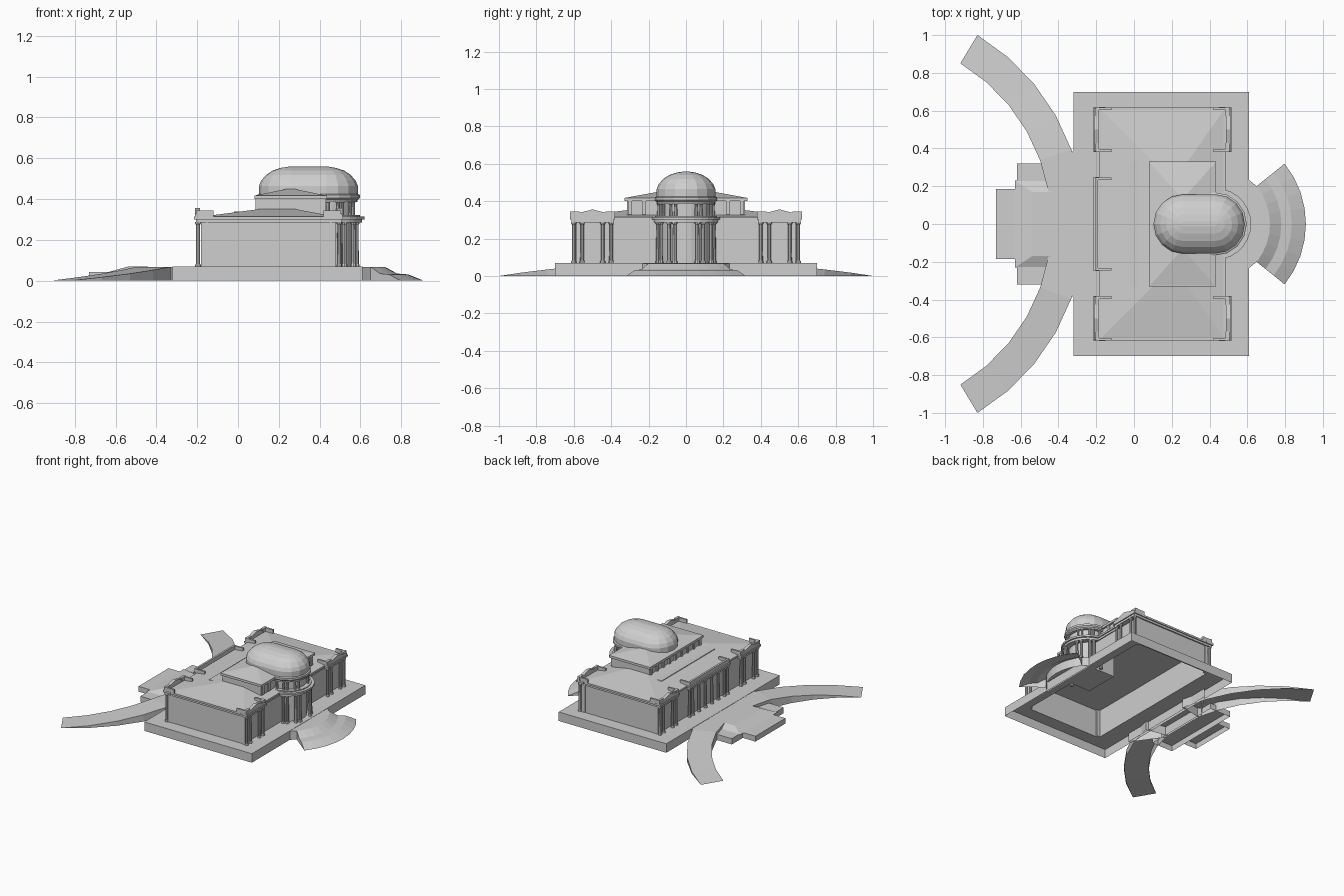
import bpy, bmesh, math
from mathutils import Vector

if "Cube" in bpy.data.objects:
    bpy.data.objects.remove(bpy.data.objects["Cube"])

stone = bpy.data.materials.new("pale_grey_stone")
stone.diffuse_color = (0.62, 0.62, 0.62, 1)
stone.use_nodes = True
stone.node_tree.nodes["Principled BSDF"].inputs["Base Color"].default_value = stone.diffuse_color


def finish(name, bm):
    bmesh.ops.remove_doubles(bm, verts=bm.verts, dist=1e-5)
    bmesh.ops.dissolve_degenerate(bm, edges=bm.edges, dist=1e-5)
    bmesh.ops.recalc_face_normals(bm, faces=bm.faces)
    me = bpy.data.meshes.new(name)
    bm.to_mesh(me)
    bm.free()
    me.materials.append(stone)
    ob = bpy.data.objects.new(name, me)
    bpy.context.collection.objects.link(ob)
    return ob


def loft(name, rings, bottom=True, top=True):
    """Join closed rings of 3D points, optionally capped."""
    bm = bmesh.new()
    vs = [[bm.verts.new(p) for p in r] for r in rings]
    n = len(rings[0])
    for a, b in zip(vs, vs[1:]):
        for i in range(n):
            j = (i + 1) % n
            bm.faces.new((a[i], a[j], b[j], b[i]))
    if bottom:
        bm.faces.new(vs[0][::-1])
    if top:
        bm.faces.new(vs[-1])
    return finish(name, bm)


def at(pts, z):
    return [(x, y, z) for x, y in pts]


def rect(x0, x1, y0, y1):
    return [(x0, y0), (x1, y0), (x1, y1), (x0, y1)]


def prism(name, pts, z0, z1, **k):
    return loft(name, [at(pts, z0), at(pts, z1)], **k)


def box(name, x0, x1, y0, y1, z0, z1, **k):
    return prism(name, rect(x0, x1, y0, y1), z0, z1, **k)


def skirted(name, grid):
    """Top surface from a grid of points with walls down to the ground."""
    bm = bmesh.new()
    vs = [[bm.verts.new(p) for p in row] for row in grid]
    for a, b in zip(vs, vs[1:]):
        for i in range(len(a) - 1):
            bm.faces.new((a[i], a[i + 1], b[i + 1], b[i]))
    edges = [e for e in bm.edges if e.is_boundary]
    new = bmesh.ops.extrude_edge_only(bm, edges=edges)["geom"]
    for v in new:
        if isinstance(v, bmesh.types.BMVert):
            v.co.z = 0
    return finish(name, bm)


def polar(cx, r, deg):
    a = math.radians(deg)
    return cx + r * math.cos(a), r * math.sin(a)


def column(name, x, y, z0, z1, r):
    def ring(rr, z):
        return [(x + rr * math.cos(k * math.pi / 4), y + rr * math.sin(k * math.pi / 4), z) for k in range(8)]
    h = 0.03 * (z1 - z0)
    loft(name, [ring(r * 1.3, z0), ring(r * 1.3, z0 + h), ring(r, z0 + 2 * h),
                ring(r * .88, z1 - 2 * h), ring(r * 1.3, z1 - h), ring(r * 1.3, z1)])


# terrace: open below, with an opening under the building
outer, inner = rect(-.32, .61, -.70, .70), rect(-.175, .47, -.60, .60)
loft("terrace", [at(outer, 0), at(outer, .07), at(inner, .07)], bottom=False, top=False)

# curved carriage ramps
for s, side in ((1, "back"), (-1, "front")):
    rows = []
    for k in range(6):
        a = 59 - k * 9.8
        z = min(.068, .068 * (59 - a) / 38)
        rows.append([(*polar(-1.43, r, s * a), z) for r in (.992, 1.167)])
    skirted("ramp_" + side, rows)
skirted("ramp_landing", [[(-.455, -.2, .068), (-.30, -.42, .068)],
                         [(-.455, .2, .068), (-.30, .42, .068)]])

# entrance steps on the left
box("step_low", -.73, -.62, -.185, .185, 0, .042, bottom=False)
box("step_wide", -.62, -.44, -.32, .32, 0, .045, bottom=False)
loft("step_upper", [at(rect(-.63, -.44, -.23, .23), .044), at(rect(-.54, -.44, -.17, .17), .069)], bottom=False)

# fan-shaped steps on the right
angs = [-38.8 + 77.6 * k / 8 for k in range(9)]
skirted("fan_steps", [[(*polar(.40, r, a), z) for r, z in ((.32, .068), (.38, .035), (.435, .031), (.51, 0))]
                      for a in angs])
prism("fan_landing", [(.60, -.24)] + [polar(.40, .32, a) for a in angs] + [(.60, .24)], 0, .068, bottom=False)

# main walls and cornice
prism("main_walls", inner, .07, .295, bottom=False, top=False)


def cornice(name, x0, x1, y0, y1):
    box(name + "_frieze", x0 + .008, x1 - .008, y0 + .008, y1 - .008, .285, .302)
    box(name + "_cornice", x0, x1, y0, y1, .301, .315)


cornice("main", -.185, .485, -.618, .618)
cornice("left_centre", -.215, -.15, -.25, .25)

# corner pavilions: paired columns, gable and parapet returns
for sy in (1, -1):
    ys = sorted((sy * .38, sy * .62))
    for sx, xo, xi in ((-1, -.215, -.15), (1, .515, .45)):
        x0, x1 = sorted((xo, xi))
        cornice("pavilion", x0, x1, *ys)
        xc = xo - sx * .019
        for y in (.60, .555, .445, .40):
            column("pavilion_column", xc, sy * y, .07, .287, .0105)
        # end wall pilasters
        box("pavilion_pier", *sorted((xi, xo - sx * .034)), *sorted((sy * .585, sy * .603)), .07, .287)
        # gable
        xa, xb = xo - sx * .004, xo - sx * .028
        prof = [(.385, .314), (.385, .326), (.50, .356), (.615, .326), (.615, .314)]
        loft("pavilion_gable", [[(x, sy * y, z) for y, z in prof] for x in (xa, xb)])
        for y0, y1 in ((.382, .396), (.604, .618)):
            box("parapet_return", *sorted((xo - sx * .022, xo - sx * .095)), *sorted((sy * y0, sy * y1)), .314, .343)
        for y0, y1 in ((.38, .43), (.57, .62)):
            box("parapet_end", *sorted((xo - sx * .010, xo - sx * .030)), *sorted((sy * y0, sy * y1)), .314, .345)

# left colonnade with parapet
for y in (-.235, -.195, -.12, -.04, .04, .12, .195, .235):
    column("left_column", -.196, y, .07, .287, .0105)
box("left_parapet", -.205, -.19, -.245, .245, .314, .345)
for s in (1, -1):
    box("left_parapet_return", -.20, -.12, *sorted((s * .232, s * .245)), .314, .343)

# main hipped roof
loft("main_roof", [at(rect(-.18, .48, -.61, .61), .314), at(rect(.12, .27, -.31, .31), .353)])
box("roof_step", -.02, .10, -.33, .33, .32, .340)

# upper block with pilasters and its hipped roof
box("upper_block", .095, .42, -.315, .315, .32, .405)
box("upper_cornice", .08, .435, -.33, .33, .40, .418)
loft("upper_roof", [at(rect(.085, .43, -.325, .325), .418), at(rect(.25, .265, -.14, .14), .452)])
for k in range(9):
    y = -.30 + k * .075
    box("upper_pilaster", .085, .10, y - .01, y + .01, .33, .401)
    if abs(y) > .16:
        box("upper_pilaster", .415, .43, y - .01, y + .01, .33, .401)


# rounded bow on the right
def bow(r, n=14, x0=.30):
    return [(x0, -r)] + [polar(.43, r, -90 + 180 * k / n) for k in range(n + 1)] + [(x0, r)]


prism("bow_wall", bow(.135), .07, .295)
prism("bow_frieze", bow(.178), .285, .302)
prism("bow_cornice", bow(.19), .301, .315)
prism("bow_blocking", bow(.168), .314, .322)
prism("drum_wall", bow(.135), .315, .40)
prism("drum_frieze", bow(.156), .385, .403)
for a in (-86, -66, -56, -34, -22, 22, 34, 56, 66, 86):
    column("bow_column", *polar(.43, .163, a), .07, .287, .011)
    column("drum_column", *polar(.43, .146, a), .318, .387, .0085)


# long dome, rounded at both ends
def stadium(r, z, n=8):
    left = [polar(.26, r, 90 + 180 * k / n) for k in range(n + 1)]
    right = [polar(.43, r, -90 + 180 * k / n) for k in range(n + 1)]
    return at(left + right, z)


loft("dome_base", [stadium(.157, .395), stadium(.167, .405), stadium(.167, .42), stadium(.16, .424)])
dome = [(.157, .42), (.157, .465), (.146, .491), (.122, .519), (.09, .540), (.05, .553), (.012, .559)]
loft("dome", [stadium(r, z) for r, z in dome], bottom=False)
